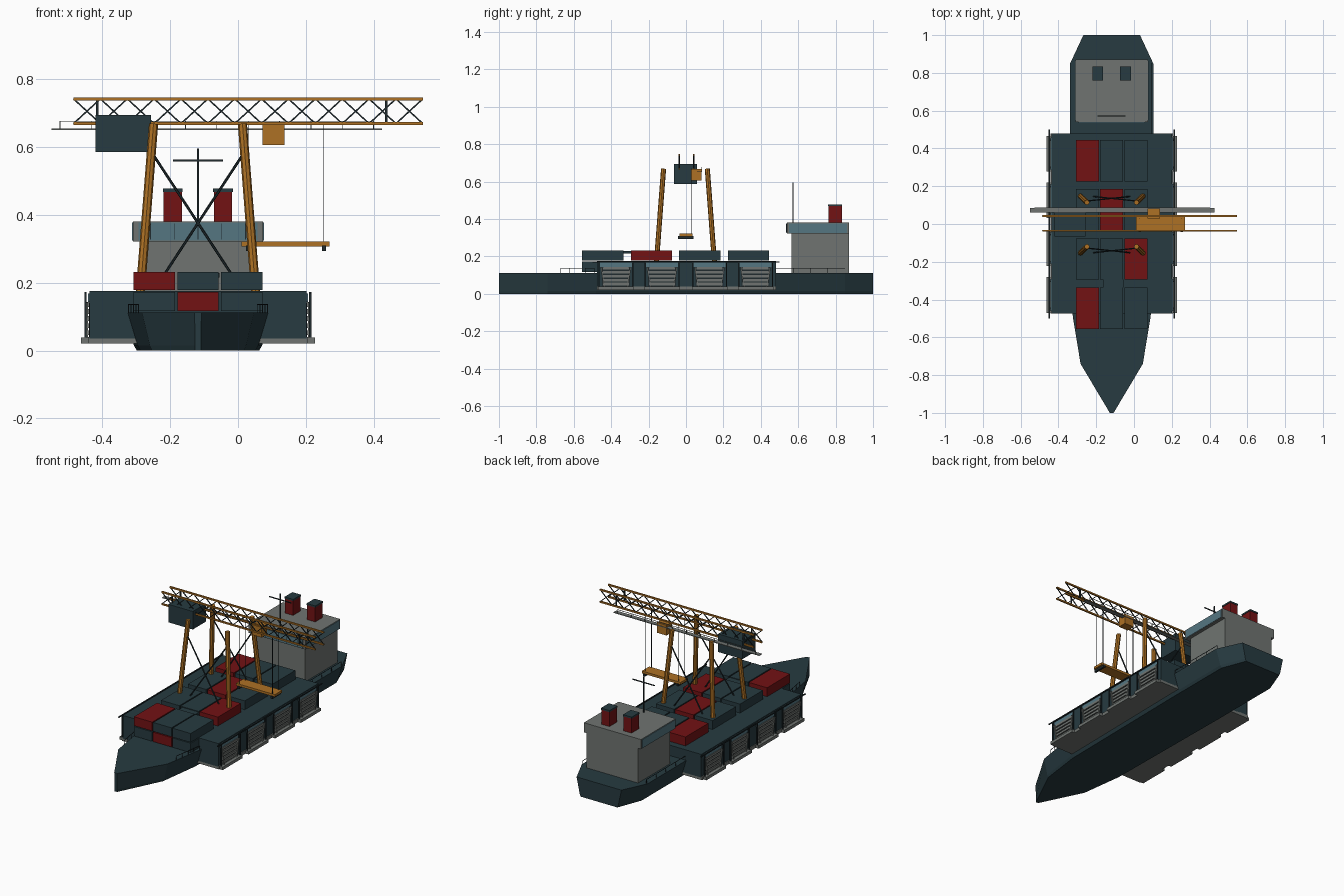
import bpy, bmesh
from mathutils import Vector, Matrix

if "Cube" in bpy.data.objects:
    bpy.data.objects.remove(bpy.data.objects["Cube"])

CX = -0.118  # ship centreline


def mat(name, rgb):
    m = bpy.data.materials.new(name)
    m.diffuse_color = (*rgb, 1)
    m.use_nodes = True
    m.node_tree.nodes["Principled BSDF"].inputs["Base Color"].default_value = m.diffuse_color
    return m


TEAL = mat("dark_teal", (0.020, 0.043, 0.052))
RED = mat("deep_red", (0.17, 0.006, 0.007))
GREY = mat("warm_grey", (0.16, 0.175, 0.165))
ORANGE = mat("crane_orange", (0.42, 0.165, 0.018))
BLUE = mat("steel_blue", (0.09, 0.18, 0.22))
DARK = mat("dark_steel", (0.014, 0.024, 0.028))


class Part:
    """Collects boxes and bars into one named mesh object."""
    def __init__(self, name, material):
        self.name, self.material, self.bm = name, material, bmesh.new()

    def box(self, x0, x1, y0, y1, z0, z1):
        m = Matrix.Translation(((x0 + x1) / 2, (y0 + y1) / 2, (z0 + z1) / 2))
        m = m @ Matrix.Diagonal((abs(x1 - x0), abs(y1 - y0), abs(z1 - z0), 1))
        bmesh.ops.create_cube(self.bm, size=1, matrix=m)
        return self

    def bar(self, a, b, r, sides=4):
        a, b = Vector(a), Vector(b)
        d = b - a
        m = Matrix.Translation((a + b) / 2) @ d.to_track_quat('Z', 'Y').to_matrix().to_4x4()
        if sides == 4:
            m = m @ Matrix.Diagonal((2 * r, 2 * r, d.length, 1))
            bmesh.ops.create_cube(self.bm, size=1, matrix=m)
        else:
            bmesh.ops.create_cone(self.bm, cap_ends=True, segments=sides, radius1=r,
                                  radius2=r, depth=d.length, matrix=m)
        return self

    def done(self):
        me = bpy.data.meshes.new(self.name)
        bmesh.ops.recalc_face_normals(self.bm, faces=self.bm.faces)
        self.bm.to_mesh(me)
        self.bm.free()
        me.materials.append(self.material)
        ob = bpy.data.objects.new(self.name, me)
        bpy.context.collection.objects.link(ob)
        return ob


# Hull: half outline mirrored, narrower at the keel
half = [(0.010, -1.0), (0.165, -0.74), (0.207, -0.48), (0.220, 0.40), (0.220, 0.85), (0.150, 1.0)]
outline = half + [(-x, y) for x, y in reversed(half)]
hull = Part("hull", TEAL)
rings = [[hull.bm.verts.new((CX + x * s, y, z)) for x, y in outline]
         for z, s in ((0, 0.82), (0.015, 0.86), (0.112, 1.0))]
n = len(outline)
hull.bm.faces.new(rings[0])
hull.bm.faces.new(rings[-1])
for lo, hi in zip(rings, rings[1:]):
    for i in range(n):
        j = (i + 1) % n
        hull.bm.faces.new((lo[i], lo[j], hi[j], hi[i]))
hull.done()

# Wide midship deck block
Part("midship_block", TEAL).box(CX - 0.32, CX + 0.32, -0.475, 0.48, 0.035, 0.175).done()

# Side bays with platforms, slatted shutters and blue panels
base = Part("side_platforms", GREY)
slats = Part("bay_slats", GREY)
panels = Part("bay_panels", BLUE)
recess = Part("bay_recesses", DARK)
rails = Part("side_rails", DARK)
BAYS = (-0.375, -0.128, 0.126, 0.372)
for s in (-1, 1):
    base.box(CX + s * 0.16, CX + s * 0.325, -0.475, 0.48, 0.02, 0.04)
    rails.bar((CX + s * 0.331, -0.5, 0.17), (CX + s * 0.331, 0.5, 0.17), 0.003)
    for y in BAYS:
        base.box(CX + s * 0.2, CX + s * 0.345, y - 0.095, y + 0.095, 0.02, 0.038)
        recess.box(CX + s * 0.315, CX + s * 0.322, y - 0.075, y + 0.075, 0.04, 0.14)
        panels.box(CX + s * 0.315, CX + s * 0.325, y - 0.085, y + 0.085, 0.143, 0.168)
        for k in range(5):
            z = 0.045 + k * 0.021
            slats.box(CX + s * 0.318, CX + s * 0.329, y - 0.07, y + 0.07, z, z + 0.014)
        for e in (-1, 1):
            slats.bar((CX + s * 0.329, y + e * 0.06, 0.035), (CX + s * 0.329, y + e * 0.078, 0.142), 0.004)
            rails.bar((CX + s * 0.331, y + e * 0.09, 0.025), (CX + s * 0.331, y + e * 0.09, 0.172), 0.003)
for p in (base, slats, panels, recess, rails):
    p.done()

# Thin deck rails at bow and stern
deck = Part("deck_rails", DARK)
for s in (-1, 1):
    for (xa, ya), (xb, yb) in (((0.175, -0.67), (0.205, -0.49)), ((0.213, 0.48), (0.213, 0.85))):
        a, b = Vector((CX + s * xa, ya, 0.136)), Vector((CX + s * xb, yb, 0.136))
        deck.bar(a, b, 0.0012)
        for k in range(5):
            p = a.lerp(b, k / 4)
            deck.bar((p.x, p.y, 0.11), p, 0.0012)
deck.done()

# Containers
cols = [(-0.308, -0.186), (-0.179, -0.057), (-0.050, 0.072)]
rows = [(0.225, 0.445), (-0.038, 0.185), (-0.295, -0.076), (-0.555, -0.335)]
red_slots = {(0, 0), (1, 1), (2, 2), (3, 0)}
teal_c, red_c = Part("teal_containers", TEAL), Part("red_containers", RED)
for r, (y0, y1) in enumerate(rows):
    for c, (x0, x1) in enumerate(cols):
        (red_c if (r, c) in red_slots else teal_c).box(x0, x1, y0, y1, 0.178, 0.232)
        if r == 3:
            (red_c if c == 1 else teal_c).box(x0, x1, y0, y1, 0.116, 0.173)
teal_c.box(-0.165, -0.055, -0.335, -0.295, 0.215, 0.228)
teal_c.done()
red_c.done()

# Deckhouse and bridge with window band plates
Part("deckhouse", GREY).box(CX - 0.172, CX + 0.172, 0.565, 0.872, 0.11, 0.33).done()
Part("bridge", GREY).box(CX - 0.191, CX + 0.191, 0.54, 0.872, 0.322, 0.38).done()
win = Part("bridge_windows", BLUE).box(CX - 0.175, CX + 0.175, 0.536, 0.542, 0.325, 0.377)
for s in (-1, 1):
    win.box(CX + s * 0.189, CX + s * 0.194, 0.55, 0.862, 0.325, 0.377)
win.done()
mull = Part("window_mullions", DARK)
for k in range(-2, 3):
    mull.box(CX + k * 0.07 - 0.001, CX + k * 0.07 + 0.001, 0.5345, 0.538, 0.327, 0.375)
mull.done()

# Funnels with caps
fun, cap = Part("funnels", RED), Part("funnel_caps", TEAL)
for s in (-1, 1):
    x = CX + s * 0.074
    fun.box(x - 0.027, x + 0.027, 0.762, 0.833, 0.375, 0.470)
    cap.box(x - 0.029, x + 0.029, 0.760, 0.835, 0.468, 0.478)
fun.done()
cap.done()

# Radio mast
(Part("mast", DARK).bar((CX, 0.572, 0.38), (CX, 0.572, 0.596), 0.003)
 .bar((CX - 0.074, 0.572, 0.56), (CX + 0.074, 0.572, 0.56), 0.0025).done())

# Gantry legs and cross braces
legs, brace = Part("gantry_legs", ORANGE), Part("leg_braces", DARK)
for t in (-1, 1):
    for s in (-1, 1):
        legs.bar((CX + s * 0.170, -0.003 + t * 0.155, 0.17), (CX + s * 0.131, -0.003 + t * 0.117, 0.668), 0.0135, 8)
        brace.bar((CX + s * 0.137, -0.003 + t * 0.124, 0.585), (CX - s * 0.125, -0.003 + t * 0.152, 0.185), 0.004, 6)
legs.done()
brace.done()

# Twin lattice girders
X0, X1, N = -0.485, 0.545, 13
chords, lattice = Part("girder_chords", ORANGE), Part("girder_lattice", DARK)
for y in (-0.036, 0.042):
    for z in (0.669, 0.742):
        chords.bar((X0, y, z), (X1, y, z), 0.0045)
    for k in range(N):
        a, b = X0 + (X1 - X0) * k / N, X0 + (X1 - X0) * (k + 1) / N
        lattice.bar((a, y, 0.669), (b, y, 0.742), 0.0022)
        lattice.bar((a, y, 0.742), (b, y, 0.669), 0.0022)
    for x in (-0.415, 0.437):
        lattice.bar((x, y, 0.669), (x, y, 0.742), 0.0035)
chords.done()
lattice.done()

# Machinery house, trolley
Part("machinery_house", TEAL).box(-0.42, -0.257, -0.065, 0.06, 0.586, 0.695).done()
Part("trolley", ORANGE).box(0.072, 0.137, 0.03, 0.083, 0.606, 0.668).done()

# Walkway beside the girder with thin rail
Part("walkway", GREY).box(-0.55, 0.425, 0.06, 0.086, 0.650, 0.654).done()
wrail = Part("walkway_rail", GREY).bar((-0.525, 0.085, 0.676), (0.40, 0.085, 0.676), 0.0012)
for k in range(11):
    x = -0.525 + 0.0925 * k
    wrail.bar((x, 0.085, 0.652), (x, 0.085, 0.676), 0.0012)
wrail.done()

# Spreader, twist locks and hoist cables
Part("spreader", ORANGE).box(0.011, 0.27, -0.034, 0.036, 0.307, 0.321).done()
locks, cables = Part("spreader_locks", DARK), Part("hoist_cables", DARK)
for x in (0.03, 0.253):
    locks.box(x - 0.006, x + 0.006, -0.042, 0.04, 0.294, 0.309)
    for y in (-0.032, 0.027):
        cables.bar((x, y, 0.315), (x, y, 0.669), 0.0012)
locks.done()
cables.done()
